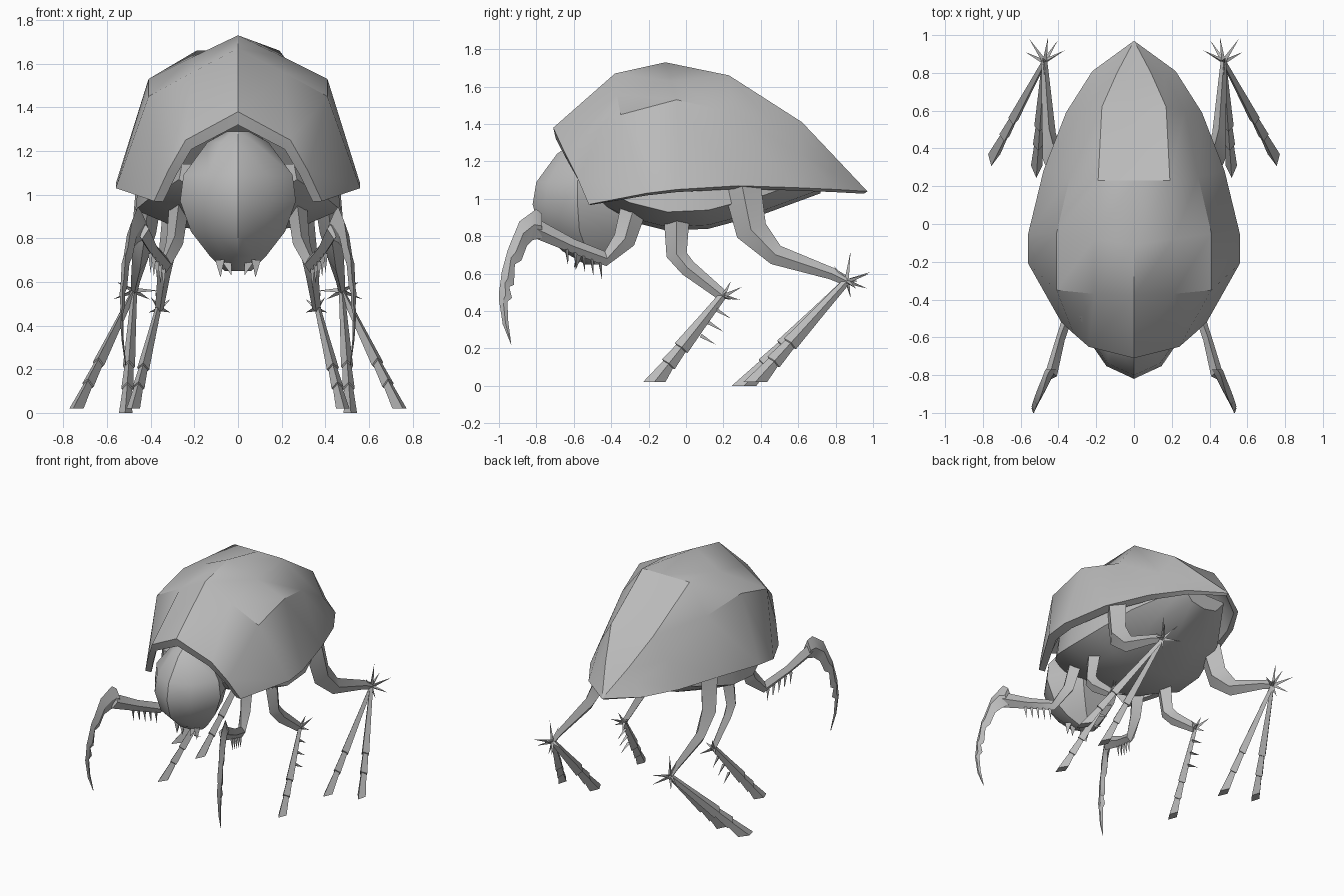
import bpy
import bmesh
from math import cos, sin, pi
from mathutils import Vector

default_cube = bpy.data.objects.get("Cube")
if default_cube:
    bpy.data.objects.remove(default_cube, do_unlink=True)

grey = bpy.data.materials.new("plain grey")
grey.use_nodes = True
grey_colour = (0.5, 0.5, 0.5, 1)
grey.diffuse_color = grey_colour
grey.node_tree.nodes["Principled BSDF"].inputs["Base Color"].default_value = grey_colour


def finish(name, bm, angle=0.55):
    """Turn a bmesh into a named, shaded object."""
    bmesh.ops.remove_doubles(bm, verts=bm.verts, dist=0.0005)
    bmesh.ops.recalc_face_normals(bm, faces=bm.faces)
    mesh = bpy.data.meshes.new(name)
    bm.to_mesh(mesh)
    bm.free()
    mesh.materials.append(grey)
    obj = bpy.data.objects.new(name, mesh)
    bpy.context.collection.objects.link(obj)
    bpy.ops.object.select_all(action='DESELECT')
    bpy.context.view_layer.objects.active = obj
    obj.select_set(True)
    bpy.ops.object.shade_smooth_by_angle(angle=angle)
    return obj


def loft(bm, rings, caps=True):
    """Skin closed rings of points, one after another."""
    rows = [[bm.verts.new(point) for point in ring] for ring in rings]
    count = len(rows[0])
    for near, far in zip(rows, rows[1:]):
        for i in range(count):
            j = (i + 1) % count
            bm.faces.new((near[i], near[j], far[j], far[i]))
    if caps:
        bm.faces.new(rows[0])
        bm.faces.new(rows[-1])
    return rows


def mirrored(half):
    """Complete a half section that begins on the centre line."""
    other = [(-x, y, z) for x, y, z in half[1:]]
    return other[::-1] + list(half)


def limb(bm, path, flat=0.65, floor=None):
    """Diamond-section limb through (point, radius) pairs."""
    points = [Vector(point) for point, radius in path]
    rings = []
    for i, (point, radius) in enumerate(path):
        tangent = (points[min(i + 1, len(points) - 1)] - points[max(i - 1, 0)]).normalized()
        side = Vector((1, 0, 0))
        side = (side - tangent * side.dot(tangent)).normalized()
        normal = tangent.cross(side)
        ring = []
        for k in range(4):
            turn = k * pi / 2
            ring.append(points[i] + side * cos(turn) * radius * flat + normal * sin(turn) * radius)
        if floor is not None and i == len(path) - 1:
            ring = [p - tangent * ((p.z - floor) / tangent.z) for p in ring]
        rings.append(ring)
    loft(bm, rings)


def spike(bm, base, tip, radius=0.014):
    """Slim three-sided thorn."""
    base, tip = Vector(base), Vector(tip)
    axis = (tip - base).normalized()
    u = axis.orthogonal().normalized()
    v = axis.cross(u)
    foot = [bm.verts.new(base + (u * cos(a) + v * sin(a)) * radius)
            for a in (0, 2 * pi / 3, 4 * pi / 3)]
    point = bm.verts.new(tip)
    bm.faces.new(foot)
    for i in range(3):
        bm.faces.new((foot[i], foot[(i + 1) % 3], point))


def shin(bm, knee, foot):
    """Jointed lower leg with flared segments and a flat sole."""
    knee, foot = Vector(knee), Vector(foot)
    joints = ((0, .02), (.3, .03), (.62, .043), (.625, .032), (.8, .043), (.805, .033), (1, .047))
    limb(bm, [(knee.lerp(foot, t), radius) for t, radius in joints], floor=foot.z)


def pair(name, build, angle=0.55):
    """Build a part on the left (+x) and its mirror on the right."""
    for side, sign in (("left", 1), ("right", -1)):
        bm = bmesh.new()
        build(bm)
        for vert in bm.verts:
            vert.co.x *= sign
        finish(side + "_" + name, bm, angle)


# Domed shell: half sections run from the ridge to the lower rim
shell_sections = [
    [(0, -.71, 1.38), (.24, -.65, 1.25), (.32, -.58, 1.11), (.385, -.52, .97)],
    [(0, -.38, 1.67), (.21, -.37, 1.56), (.41, -.35, 1.45), (.56, -.21, 1.03)],
    [(0, -.11, 1.73), (.21, -.08, 1.63), (.41, -.05, 1.53), (.56, -.05, 1.05)],
    [(0, .23, 1.66), (.19, .23, 1.66), (.34, .25, 1.46), (.48, .28, 1.07)],
    [(0, .62, 1.4), (.17, .62, 1.41), (.27, .6, 1.25), (.36, .59, 1.06)],
    [(0, .8, 1.22), (.09, .8, 1.22), (.16, .79, 1.14), (.22, .81, 1.05)],
    [(0, .97, 1.04)] * 4,
]


def inner(point):
    x, y, z = point
    return (x * .89, y * .98, .95 + (z - .95) * .86)


bm = bmesh.new()
rings = []
for section in shell_sections:
    outer = mirrored(section)
    rings.append(outer + [inner(p) for p in outer[::-1]])
front = loft(bm, rings, caps=False)[0]
last = len(front) - 1
for i in range(len(front) // 2 - 1):
    bm.faces.new((front[i], front[i + 1], front[last - i - 1], front[last - i]))
finish("shell", bm, 0.5)

# Belly: position along y, half width and lowest height
bm = bmesh.new()
rings = []
for y, width, low in ((-.49, .27, .97), (-.3, .41, .88), (-.1, .47, .83),
                      (.12, .46, .84), (.42, .37, .92), (.72, .17, 1.03)):
    half = [(0, y, low), (width * .6, y, low + .02), (width, y, low + .1), (width * .95, y, 1.14)]
    rings.append(mirrored(half))
loft(bm, rings)
finish("belly", bm)

# Head: height, front, back and half width of each level
bm = bmesh.new()
rings = []
for z, front_y, back_y, width in ((1.29, -.62, -.5, .05), (1.24, -.69, -.42, .14),
                                  (1.09, -.8, -.36, .25), (.97, -.82, -.34, .265),
                                  (.83, -.78, -.36, .215), (.72, -.66, -.4, .13),
                                  (.65, -.54, -.43, .06)):
    depth = back_y - front_y
    half = [(0, front_y, z), (width * .55, front_y + depth * .14, z),
            (width, front_y + depth * .5, z), (width * .6, back_y, z)]
    rings.append(mirrored(half))
loft(bm, rings)
finish("head", bm)


# Mouth hooks under the head
def mouth_hooks(bm):
    spike(bm, (.045, -.57, .69), (.03, -.6, .63), .025)
    spike(bm, (.08, -.58, .7), (.08, -.59, .62), .025)


pair("mouth_hooks", mouth_hooks)


# Front limbs: arm with thorns below and a serrated hooked blade
def front_arm(bm):
    limb(bm, [((.27, -.28, .95), .07), ((.29, -.33, .78), .06),
              ((.33, -.43, .68), .04), ((.39, -.61, .75), .037), ((.44, -.8, .84), .05)])
    start, end = Vector((.34, -.46, .66)), Vector((.4, -.64, .73))
    for i in range(5):
        base = start.lerp(end, i / 4)
        spike(bm, base, base + Vector((0, .01, -.09)), .012)


def hook_blade(bm):
    # Outer edge and inner edge as (y, z) pairs
    edges = (((-.77, .92), (-.77, .79)), ((-.8, .945), (-.82, .78)), ((-.89, .88), (-.85, .75)),
             ((-.94, .76), (-.88, .67)), ((-.955, .72), (-.915, .65)), ((-.985, .61), (-.92, .54)),
             ((-.99, .57), (-.945, .53)), ((-1, .5), (-.93, .47)), ((-1, .46), (-.955, .45)),
             ((-.98, .33), (-.95, .34)), ((-.935, .22), (-.934, .221)))
    rings = []
    for i, (outer, inside) in enumerate(edges):
        thick = .028 * (1 - i / len(edges))
        y, z = (outer[0] + inside[0]) / 2, (outer[1] + inside[1]) / 2
        x = .45 + (-.79 - y) * .45
        rings.append([(x, *outer), (x + thick, y, z), (x, *inside), (x - thick, y, z)])
    loft(bm, rings)


pair("front_arm", front_arm)
pair("hook_blade", hook_blade)


# Middle legs
def middle_leg(bm):
    knee = Vector((.36, .2, .48))
    limb(bm, [((.3, -.05, .92), .07), ((.33, -.05, .7), .055), ((.34, .01, .63), .045),
              (knee, .03)])
    shin(bm, knee + Vector((0, .01, .02)), (.48, -.17, .02))
    for offset in ((.02, .04, .08), (.04, .1, .05), (-.05, .09, -.02), (.05, .04, -.02), (-.05, .02, .04)):
        spike(bm, knee, knee + Vector(offset))
    for i in range(3):
        base = knee + Vector((.015, -.04, -.07)) * (i + 1)
        spike(bm, base, base + Vector((.01, .08, -.05)), .012)


pair("middle_leg", middle_leg)


# Hind legs, each with two jointed shins
def hind_leg(bm):
    knee = Vector((.475, .86, .56))
    limb(bm, [((.4, .3, 1.07), .1), ((.43, .35, .83), .085), ((.45, .48, .7), .055),
              ((.47, .78, .6), .032), (knee, .025)])
    shin(bm, knee, (.74, .37, .02))
    shin(bm, knee, (.515, .31, 0))
    for offset in ((.08, .12, .04), (-.02, .13, .05), (-.11, .06, 0), (.1, .05, -.04),
                   (.01, .02, .16), (-.07, .11, -.04), (0, -.07, .08), (.02, .02, -.09)):
        spike(bm, knee, knee + Vector(offset))


pair("hind_leg", hind_leg)
